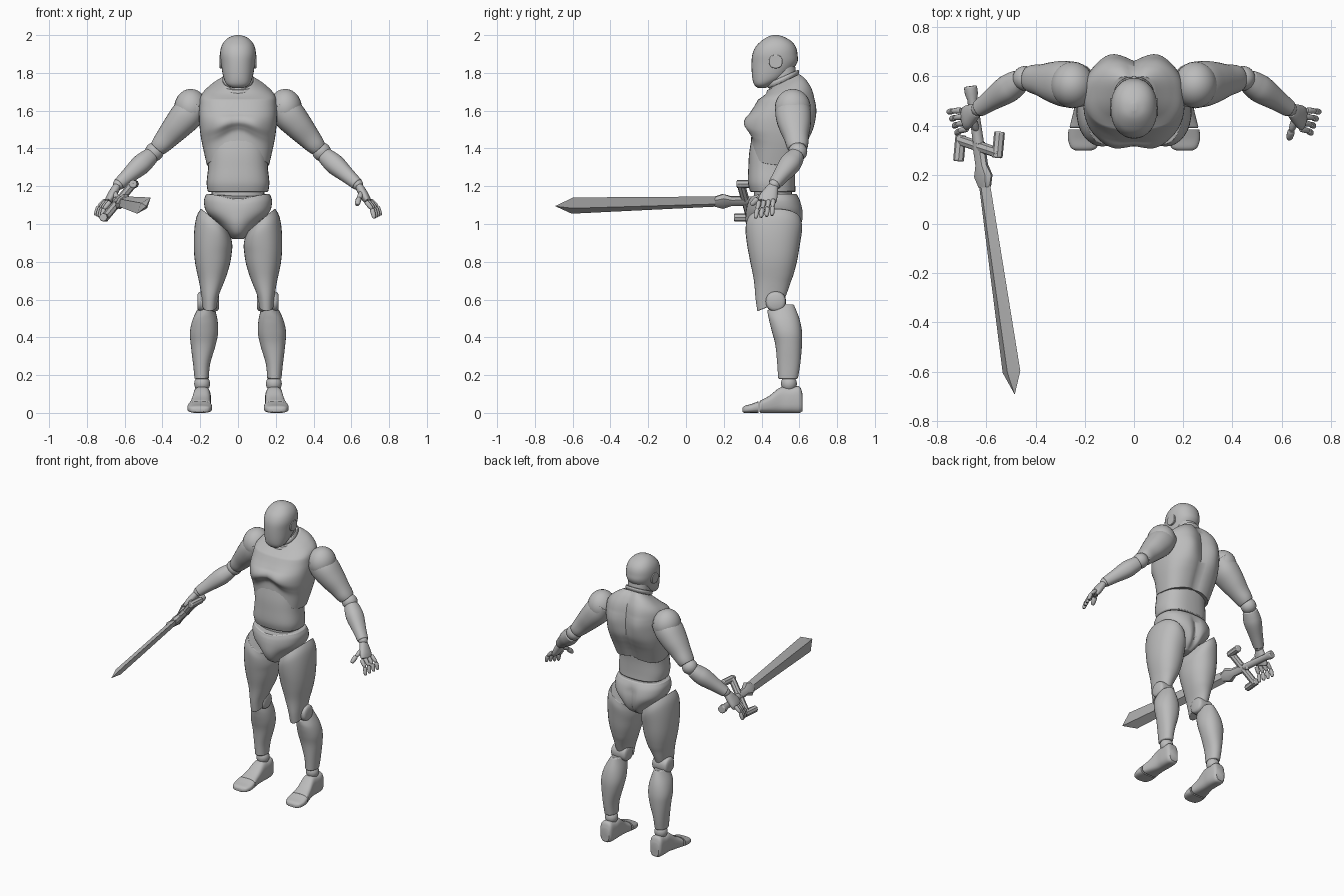
import bpy, bmesh
from math import sin, cos, pi, exp, copysign
from mathutils import Vector as V

cube = bpy.data.objects.get("Cube")
if cube:
    bpy.data.objects.remove(cube)

grey = bpy.data.materials.new("plain grey")
grey.use_nodes = True
grey.diffuse_color = (0.5, 0.5, 0.5, 1)
grey.node_tree.nodes["Principled BSDF"].inputs["Base Color"].default_value = (0.5, 0.5, 0.5, 1)

X, Y, Z, O = V((1, 0, 0)), V((0, 1, 0)), V((0, 0, 1)), V((0, 0, 0))


def clamp(t):
    return max(0, min(1, t))


def hill(d, width):
    return exp(-(d / width) ** 2)


def finish(name, bm, mirror, bevel):
    bmesh.ops.recalc_face_normals(bm, faces=bm.faces)
    mesh = bpy.data.meshes.new(name)
    bm.to_mesh(mesh)
    bm.free()
    ob = bpy.data.objects.new(name, mesh)
    bpy.context.collection.objects.link(ob)
    mesh.materials.append(grey)
    bpy.ops.object.select_all(action='DESELECT')
    ob.select_set(True)
    bpy.context.view_layer.objects.active = ob
    bpy.ops.object.shade_smooth_by_angle(angle=0.7)
    if bevel:
        mod = ob.modifiers.new("soft rim", 'BEVEL')
        mod.width, mod.segments, mod.angle_limit = bevel, 2, 0.9
    if mirror:
        ob.modifiers.new("other side", 'MIRROR').use_mirror_merge = False
    return ob


def smooth_rows(rows, steps):
    """Catmull-Rom interpolation between cross-section rows."""
    out, last = [], len(rows) - 1
    for i in range(last):
        quad = [rows[max(0, i - 1)], rows[i], rows[i + 1], rows[min(last, i + 2)]]
        for k in range(steps):
            t = k / steps
            out.append([b + .5 * t * (c - a + t * (2 * a - 5 * b + 4 * c - d + t * (3 * (b - c) + d - a)))
                        for a, b, c, d in zip(*quad)])
    return out + [rows[-1]]


def loft(name, rows, axes=(X, Y, Z), origin=O, n=32, power=2.2, steps=5,
         shape=None, mirror=False, bevel=.006):
    """Rows are (t, a_min, a_max, b_min, b_max) along axes (a, b, t)."""
    A, B, T = axes
    bm, rings = bmesh.new(), []
    for t, a0, a1, b0, b1 in smooth_rows(rows, steps):
        ring = []
        for k in range(n):
            c, s = cos(2 * pi * k / n), sin(2 * pi * k / n)
            c, s = (copysign(abs(w) ** (2 / power), w) for w in (c, s))
            p = origin + A * ((a0 + a1 + (a1 - a0) * c) / 2) + B * ((b0 + b1 + (b1 - b0) * s) / 2) + T * t
            ring.append(bm.verts.new(shape(p) if shape else p))
        rings.append(ring)
    for r, q in zip(rings, rings[1:]):
        for k in range(n):
            bm.faces.new((r[k - 1], r[k], q[k], q[k - 1]))
    bm.faces.new(rings[0])
    bm.faces.new(rings[-1])
    return finish(name, bm, mirror, bevel)


def limb(name, start, end, rows, side=Y, **kw):
    """Rows are (fraction, radius along side, radius across)."""
    start, end = V(start), V(end)
    T = (end - start).normalized()
    A = (side - T * side.dot(T)).normalized()
    span = (end - start).length
    return loft(name, [(f * span, -a, a, -b, b) for f, a, b in rows],
                axes=(A, T.cross(A), T), origin=start, **kw)


def ball(name, centre, radii, mirror=True):
    bm = bmesh.new()
    bmesh.ops.create_uvsphere(bm, u_segments=24, v_segments=14, radius=1)
    for v in bm.verts:
        v.co = V(centre) + V([a * b for a, b in zip(v.co, radii)])
    return finish(name, bm, mirror, 0)


# Head, ears and neck
loft("head", [(1.72, -.03, .03, .38, .42), (1.74, -.06, .06, .36, .46), (1.78, -.078, .078, .35, .53),
              (1.85, -.09, .09, .347, .587), (1.9, -.095, .095, .352, .59), (1.94, -.088, .088, .37, .58),
              (1.97, -.07, .07, .4, .555), (1.99, -.044, .044, .43, .52), (2, -.01, .01, .46, .49)])
limb("ear_disc", (.08, .475, 1.86), (.098, .475, 1.86), [(0, .036, .036), (1, .036, .036)], mirror=True)


def lean(p):
    return p + Z * ((p.y - .52) * .45)


loft("neck", [(1.66, -.085, .085, .42, .6), (1.72, -.075, .075, .435, .59),
              (1.83, -.068, .068, .45, .575)], shape=lean)
for z, r in ((1.735, .085), (1.77, .079)):
    loft("neck_collar", [(z - .014, -r, r, .515 - r, .515 + r), (z, -r - .004, r + .004, .51 - r, .52 + r),
                         (z + .014, -r, r, .515 - r, .515 + r)], shape=lean)


# Torso
def chest_shape(p):
    x, y, z = p
    front, back = clamp((.5 - y) / .12), clamp((y - .5) / .12)
    y -= front * .02 * hill(abs(x) - .085, .07) * hill(z - 1.51, .07)
    y += back * .022 * hill(abs(x) - .1, .06) * hill(z - 1.6, .12)
    y -= back * .015 * hill(x, .03)
    arch = front * .13 + back * .03
    z += clamp((1.58 - z) / .26) * arch * hill(x, .11)
    z += clamp((z - 1.66) / .1) * (y - .52) * .5
    return V((x, y, z))


loft("chest", [(1.31, -.165, .165, .345, .6), (1.4, -.185, .185, .345, .635), (1.45, -.195, .195, .335, .655),
               (1.5, -.202, .202, .322, .67), (1.56, -.206, .206, .328, .675), (1.62, -.205, .205, .36, .675),
               (1.68, -.195, .195, .395, .665), (1.72, -.15, .15, .425, .64), (1.755, -.085, .085, .45, .605)],
     n=64, power=2.6, steps=8, shape=chest_shape)
loft("abdomen", [(1.17, -.16, .16, .34, .58), (1.22, -.166, .166, .328, .578), (1.3, -.158, .158, .33, .58),
                 (1.38, -.155, .155, .335, .59), (1.47, -.15, .15, .35, .6)], power=2.5)
loft("waist_joint", [(1.1, -.14, .14, .36, .56), (1.2, -.14, .14, .36, .56)])


def pelvis_shape(p):
    x, y, z = p
    back = clamp((y - .5) / .08)
    y -= back * .025 * hill(x, .025) * clamp((1.15 - z) / .06)
    y -= clamp((.45 - y) / .1) * .012 * hill(x, .05) * hill(z - 1, .07)
    z -= clamp((z - 1.08) / .07) * clamp((.5 - y) / .1) * .03 * hill(x, .1)
    return V((x, y, z))


loft("pelvis", [(1.16, -.168, .168, .335, .585), (1.12, -.18, .18, .325, .608), (1.06, -.165, .165, .322, .622),
                (1.0, -.1, .1, .33, .618), (.95, -.055, .055, .35, .595), (.92, -.03, .03, .39, .55)],
     n=48, power=2.4, shape=pelvis_shape)


# Legs
def thigh_shape(p):
    top, low = clamp((p.z - .85) / .18), clamp((.72 - p.z) / .16)
    return p + Z * (top * (p.x - .14) * .85 + low * (p.y - .42) * .4)


loft("thigh", [(1.035, .045, .195, .325, .61), (.98, .034, .222, .315, .615), (.9, .03, .234, .322, .604),
               (.8, .04, .228, .34, .587), (.7, .07, .208, .36, .56), (.62, .1, .195, .368, .54),
               (.555, .112, .188, .378, .52)], shape=thigh_shape, mirror=True)
limb("knee_joint", (.1, .475, .59), (.215, .475, .59),
     [(0, .035, .035), (.15, .052, .052), (.85, .052, .052), (1, .035, .035)], mirror=True)
loft("calf", [(.575, .13, .2, .43, .57), (.5, .11, .238, .438, .6), (.43, .105, .254, .455, .614),
              (.36, .118, .25, .473, .614), (.26, .147, .238, .483, .605), (.18, .155, .23, .488, .592)],
     shape=lambda p: p - Z * (clamp((p.z - .5) / .07) * clamp((.5 - p.y) / .06) * .03), mirror=True)
ball("ankle_joint", (.19, .545, .155), (.042, .042, .045))
feet = (X, Z, Y)
loft("toe_cap", [(.298, .175, .235, .005, .025), (.31, .152, .256, 0, .037), (.345, .138, .268, 0, .047),
                 (.385, .138, .266, 0, .062)], axes=feet, power=3, mirror=True)
loft("foot", [(.39, .14, .263, 0, .064), (.44, .145, .25, 0, .09), (.5, .145, .238, 0, .135),
              (.55, .143, .238, 0, .135), (.6, .148, .235, 0, .14), (.617, .16, .222, .01, .1)],
     axes=feet, power=3, mirror=True)

# Arms
ball("shoulder", (.25, .565, 1.615), (.088, .095, .1))
limb("upper_arm", (.215, .56, 1.64), (.425, .592, 1.4),
     [(0, .085, .07), (.25, .094, .085), (.5, .085, .076), (.75, .066, .062), (.92, .058, .052), (1, .05, .045)],
     mirror=True)
ball("elbow_joint", (.443, .592, 1.382), (.05, .05, .05))
elbow, wrist, knuckle = (.46, .585, 1.362), (.632, .468, 1.21), (.69, .425, 1.115)
limb("forearm", elbow, wrist, [(0, .044, .044), (.15, .053, .05), (.35, .056, .053), (.7, .043, .041),
                               (1, .034, .032)], mirror=True)
ball("wrist_joint", wrist, (.03, .03, .03))
limb("palm", (.64, .462, 1.2), knuckle, [(0, .028, .02), (.25, .036, .023), (.7, .048, .023), (1, .046, .017)],
     mirror=True)


def finger(name, start, mid, tip, r):
    for part, p, q in (("base", start, mid), ("tip", mid, tip)):
        limb(name + "_" + part, p, q, [(0, r * .8, r * .8), (.2, r, r), (.75, r * .9, r * .9), (1, r * .55, r * .55)],
             n=12, steps=3, mirror=True, bevel=0)


for i, name in enumerate(("index_finger", "middle_finger", "ring_finger", "little_finger")):
    base = V((.678 + .008 * i, .387 + .025 * i, 1.118 + .003 * i))
    tip = V((.722 + .011 * i, .368 + .029 * i, 1.03 + .005 * i))
    finger(name, base, base.lerp(tip, .5) + V((.01, 0, .005)), tip, .0125)
finger("thumb", (.655, .425, 1.165), (.64, .38, 1.135), (.63, .345, 1.1), .015)

# Sword, lying along the grip direction with its flat side tilted
tip, pommel = V((-.485, -.69, 1.095)), V((-.665, .56, 1.13))
across = V((.64, .09, .77))


def along(y):
    return pommel.lerp(tip, (pommel.y - y) / (pommel.y - tip.y))


limb("blade", along(.2), tip, [(0, .034, .02), (.9, .056, .022), (1, .002, .002)],
     side=across, n=4, power=2, steps=1, bevel=0)
limb("blade_collar", along(.33), along(.15), [(0, .028, .024), (.5, .028, .024), (.75, .05, .028), (1, .03, .022)],
     side=across, n=8, power=2, steps=1, bevel=0)
limb("grip", pommel, along(.3), [(0, .026, .026), (.12, .026, .026), (.2, .02, .02), (1, .022, .022)],
     side=across, n=16, steps=1)
bar = [(0, .022, .022), (1, .022, .022)]
hub = along(.315)
for name, sign in (("upper", 1), ("lower", -1)):
    corner = hub + across * (.115 * sign) - Y * (.035 * sign)
    hook = corner + Y * (.085 * sign) + X * (.01 * sign)
    limb(name + "_guard_arm", hub, corner + (corner - hub) * .12, bar, n=8, steps=1)
    limb(name + "_guard_hook", corner - Y * (.022 * sign), hook, bar, side=X, n=8, steps=1)
